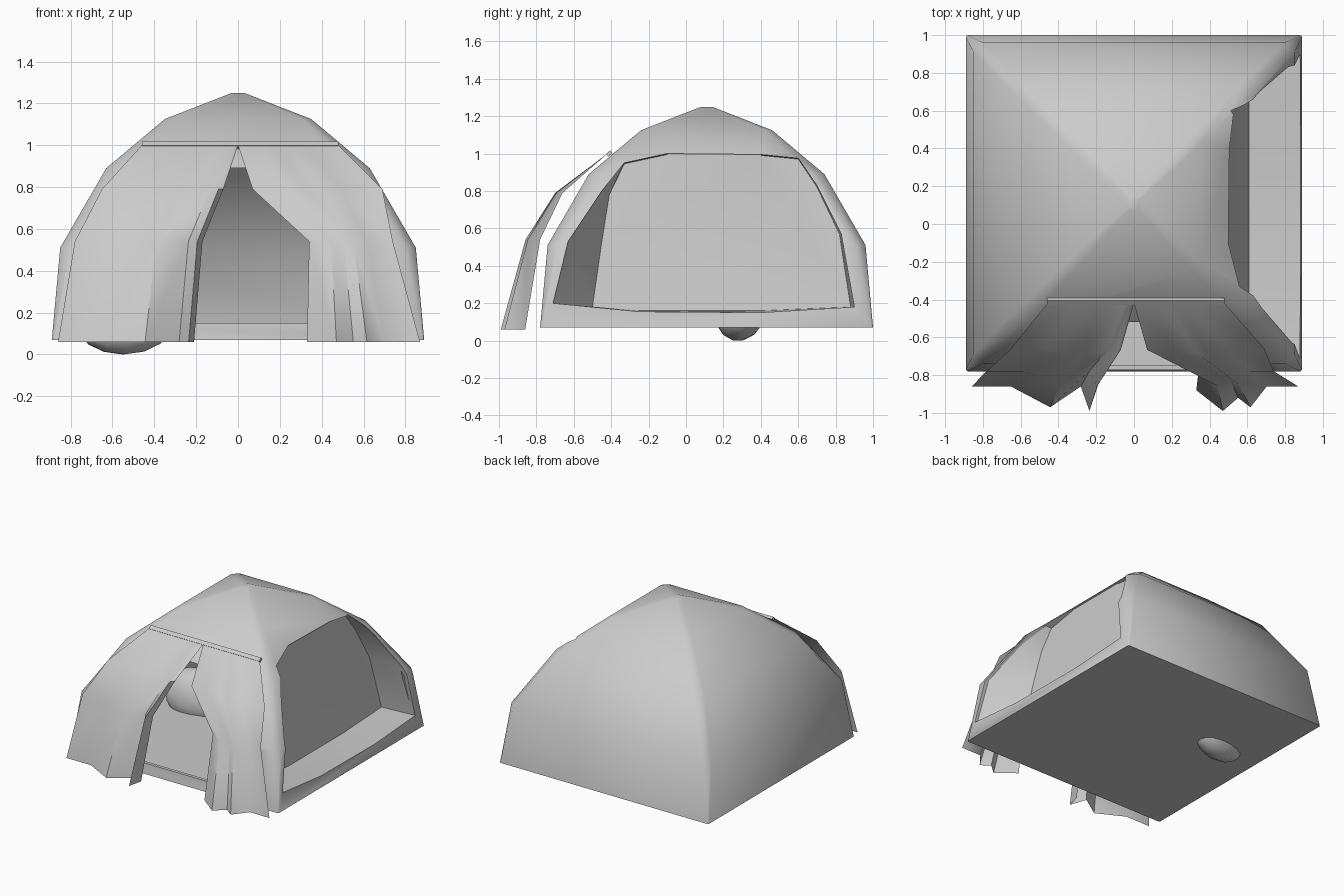
import bpy, bmesh
from math import radians

if "Cube" in bpy.data.objects:
    bpy.data.objects.remove(bpy.data.objects["Cube"])

CY = 0.11
PROFILE = [(0.89, 0.07), (0.85, 0.51), (0.63, 0.89), (0.35, 1.125), (0.03, 1.25)]
CUT = [0.01, 0.06, 0.10, 0.12, 0.2]


def make(name, verts, faces, smooth=None, fix=False):
    me = bpy.data.meshes.new(name)
    me.from_pydata(verts, [], faces)
    if fix:
        bm = bmesh.new()
        bm.from_mesh(me)
        bmesh.ops.recalc_face_normals(bm, faces=bm.faces)
        bm.to_mesh(me)
        bm.free()
    ob = bpy.data.objects.new(name, me)
    bpy.context.collection.objects.link(ob)
    if smooth:
        shade(ob, smooth)
    return ob


def activate(ob):
    bpy.ops.object.select_all(action='DESELECT')
    ob.select_set(True)
    bpy.context.view_layer.objects.active = ob


def shade(ob, angle):
    activate(ob)
    bpy.ops.object.shade_smooth_by_angle(angle=radians(angle))


def apply_all(ob):
    activate(ob)
    for m in list(ob.modifiers):
        bpy.ops.object.modifier_apply(modifier=m.name)


def dome_radius(z):
    for (r0, z0), (r1, z1) in zip(PROFILE, PROFILE[1:]):
        if z <= z1:
            return r0 + (r1 - r0) * (z - z0) / (z1 - z0)
    return 0.03


def prism(name, a, b):
    n = len(a)
    faces = [tuple(range(n)), tuple(range(n, 2 * n))]
    faces += [(i, (i + 1) % n, n + (i + 1) % n, n + i) for i in range(n)]
    return make(name, a + b, faces, fix=True)


# dome shell: stacked square rings with softened corners
verts, faces = [], []
for (r, z), c in zip(PROFILE, CUT):
    k = r * (1 - c)
    ring = [(r, -k), (r, k), (k, r), (-k, r), (-r, k), (-r, -k), (-k, -r), (k, -r)]
    verts += [(x, y + CY, z) for x, y in ring]
for j in range(len(PROFILE) - 1):
    for i in range(8):
        a, b = j * 8 + i, j * 8 + (i + 1) % 8
        faces.append((a, b, b + 8, a + 8))
n = len(verts)
faces += [tuple(range(7, -1, -1)), tuple(range(n - 8, n))]
dome = make("tent_dome", verts, faces, fix=True)
sol = dome.modifiers.new("thickness", 'SOLIDIFY')
sol.thickness = 0.035
sol.offset = -1
apply_all(dome)

# openings: side window and front door
window = [(-0.71, 0.20), (-0.25, 0.155), (0.4, 0.15), (0.90, 0.18), (0.83, 0.57), (0.70, 0.83),
          (0.60, 0.975), (0.40, 0.995), (-0.1, 1.0), (-0.33, 0.95), (-0.45, 0.80), (-0.63, 0.53)]
door = [(-0.74, 0.15), (0.74, 0.15), (0.68, 0.5), (0.48, 0.89), (-0.48, 0.89), (-0.68, 0.5)]
cutters = [
    prism("window_cutter", [(0.35, y, z) for y, z in window], [(1.2, y, z) for y, z in window]),
    prism("door_cutter", [(x, -0.4, z) for x, z in door], [(x, -1.2, z) for x, z in door]),
]
for c in cutters:
    c.hide_render = True
    m = dome.modifiers.new("opening", 'BOOLEAN')
    m.operation = 'DIFFERENCE'
    m.solver = 'EXACT'
    m.object = c
apply_all(dome)
for c in cutters:
    bpy.data.objects.remove(c)
shade(dome, 50)

# window recess: inner sheet joined to the opening by its jambs
inner = [(-0.50, 0.18), (-0.25, 0.16), (0.4, 0.16), (0.88, 0.18), (0.82, 0.57), (0.70, 0.82),
         (0.60, 0.97), (0.40, 0.99), (-0.1, 0.995), (-0.33, 0.945), (-0.41, 0.78), (-0.45, 0.53)]
outer_loop = [(dome_radius(z) - 0.02, y, z) for y, z in window]
inner_loop = [(0.61 - 0.13 * (z - 0.16) / 0.84, y, z) for y, z in inner]
n = len(window)
recess_faces = [(i, (i + 1) % n, n + (i + 1) % n, n + i) for i in range(n)]
recess_faces.append(tuple(range(n, 2 * n)))
make("window_recess", outer_loop + inner_loop, recess_faces, smooth=30)


# door curtains: rows interpolated from inner to outer edge, folded toward the hem
def curtain(name, inner_x, outer_x, hem):
    rows_z = [1.0, 0.79, 0.54, 0.06]
    base_y = [-0.42, -0.66, -0.78, -0.86]
    fold = [0.0, 0.3, 0.6, 1.0]
    cols = len(hem)
    vs, fs = [], []
    for r in range(4):
        for t, depth in hem:
            x = inner_x[r] + (outer_x[r] - inner_x[r]) * t
            vs.append((x, base_y[r] - depth * fold[r], rows_z[r]))
    for r in range(3):
        for i in range(cols - 1):
            a = r * cols + i
            fs.append((a, a + 1, a + cols + 1, a + cols))
    make(name, vs, fs, smooth=50)


curtain("left_curtain", [0, -0.07, -0.17, -0.21], [-0.46, -0.65, -0.78, -0.86],
        [(0, 0.02), (0.04, 0.13), (0.11, 0.0), (0.36, 0.11), (0.68, 0.0), (1, 0.0)])
curtain("right_curtain", [0, 0.07, 0.34, 0.33], [0.48, 0.69, 0.74, 0.87],
        [(0, 0.02), (0.26, 0.13), (0.41, 0.06), (0.53, 0.11), (0.69, 0.0), (1, 0.0)])

# hem strip holding the curtains
bpy.ops.mesh.primitive_cube_add(size=1, location=(0.01, -0.41, 1.0))
strip = bpy.context.object
strip.name = "curtain_strip"
strip.scale = (0.94, 0.03, 0.02)
strip.rotation_euler = (radians(40), 0, 0)

# pillow lying inside, sunk slightly through the floor
bpy.ops.mesh.primitive_cube_add(size=1, location=(-0.55, 0.30, 0.19))
pillow = bpy.context.object
pillow.name = "pillow"
pillow.scale = (0.58, 0.32, 0.46)
pillow.rotation_euler = (radians(-15), 0, radians(10))
sub = pillow.modifiers.new("soft", 'SUBSURF')
sub.levels = sub.render_levels = 2
apply_all(pillow)
shade(pillow, 60)
bpy.context.view_layer.update()
low = min((pillow.matrix_world @ v.co).z for v in pillow.data.vertices)
pillow.location.z -= low
